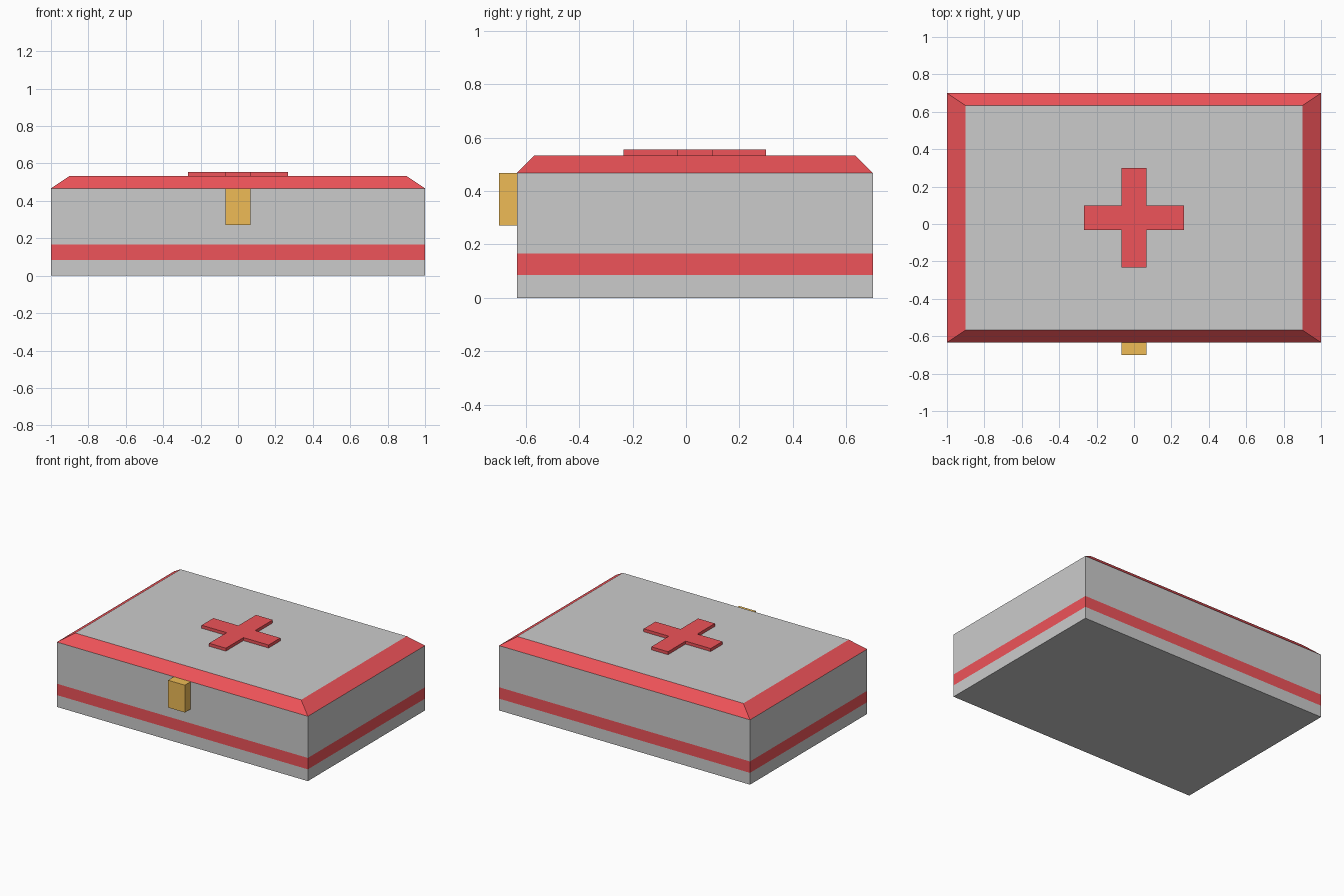
import bpy, bmesh

if "Cube" in bpy.data.objects:
    bpy.data.objects.remove(bpy.data.objects["Cube"])

CY = 0.0333  # case centre in y (the latch sticks out at the front)


def material(name, rgb):
    m = bpy.data.materials.new(name)
    m.diffuse_color = (*rgb, 1)
    m.use_nodes = True
    m.node_tree.nodes["Principled BSDF"].inputs["Base Color"].default_value = m.diffuse_color
    return m


RED = material("red", (0.86, 0.087, 0.1))
BRASS = material("brass", (0.86, 0.5, 0.093))


def loft(name, low, high, mat=None, bottom=False, top=False):
    """Wall between two outlines of (points, z), with optional caps."""
    bm = bmesh.new()
    a, b = [[bm.verts.new((x, y, z)) for x, y in pts] for pts, z in (low, high)]
    n = len(a)
    for i in range(n):
        j = (i + 1) % n
        bm.faces.new((a[i], a[j], b[j], b[i]))
    if bottom:
        bm.faces.new(a[::-1])
    if top:
        bm.faces.new(b)
    mesh = bpy.data.meshes.new(name)
    bm.to_mesh(mesh)
    bm.free()
    if mat:
        mesh.materials.append(mat)
    obj = bpy.data.objects.new(name, mesh)
    bpy.context.collection.objects.link(obj)
    return obj


def rect(hx, hy, cy=CY):
    return [(-hx, cy - hy), (hx, cy - hy), (hx, cy + hy), (-hx, cy + hy)]


# Case walls with the flush red stripe
side = rect(1, 0.6667)
loft("case_bottom", (side, 0), (side, 0.085), bottom=True)
loft("stripe", (side, 0.085), (side, 0.167), RED)
loft("case_walls", (side, 0.167), (side, 0.4667))

# Bevelled red lid edge and grey top panel
panel = rect(0.9, 0.6)
loft("lid_edge", (side, 0.4667), (panel, 0.5333), RED)
mesh = bpy.data.meshes.new("lid_panel")
mesh.from_pydata([(x, y, 0.5333) for x, y in panel], [], [(0, 1, 2, 3)])
bpy.context.collection.objects.link(bpy.data.objects.new("lid_panel", mesh))

# Raised cross: one arm outline turned four times
w, r = 0.0667, 0.2667
cross = []
x_y = [(w, -w), (r, -w), (r, w)]
for _ in range(4):
    cross += x_y
    x_y = [(-y, x) for x, y in x_y]
cross = [(x, y + CY) for x, y in cross]
loft("cross", (cross, 0.5333), (cross, 0.555), RED, top=True)

# Front latch
latch = rect(0.0667, 0.0333, -0.6667)
loft("latch", (latch, 0.27), (latch, 0.4667), BRASS, bottom=True, top=True)
